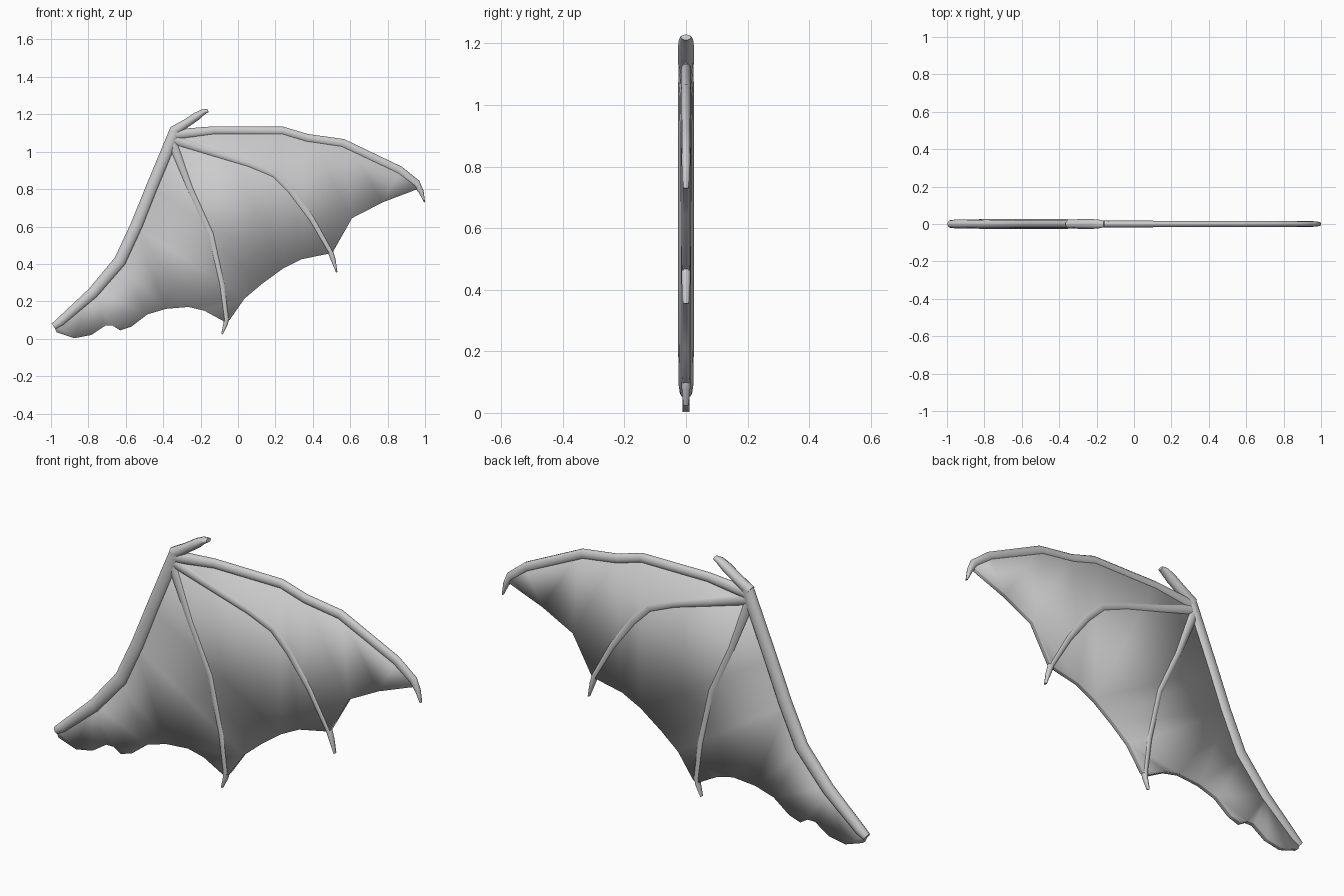
import bpy, bmesh, math
from mathutils import Vector


def finish(bm, name, angle):
    bmesh.ops.recalc_face_normals(bm, faces=bm.faces[:])
    me = bpy.data.meshes.new(name)
    bm.to_mesh(me)
    bm.free()
    ob = bpy.data.objects.new(name, me)
    bpy.context.collection.objects.link(ob)
    bpy.ops.object.select_all(action='DESELECT')
    bpy.context.view_layer.objects.active = ob
    ob.select_set(True)
    bpy.ops.object.shade_smooth_by_angle(angle=math.radians(angle))
    return ob


def bone(name, path, sides=10):
    """Tapered oval tube along (x, z, half width, half depth) points."""
    bm = bmesh.new()
    pts = [Vector((p[0], p[1])) for p in path]
    rings = []
    for i, (x, z, w, d) in enumerate(path):
        t = (pts[min(i + 1, len(pts) - 1)] - pts[max(i - 1, 0)]).normalized()
        ring = []
        for k in range(sides):
            a = 2 * math.pi * (k + 0.5) / sides
            c, s = w * math.cos(a), d * math.sin(a)
            ring.append(bm.verts.new((x - t.y * c, s, z + t.x * c)))
        rings.append(ring)
    for a, b in zip(rings, rings[1:]):
        for k in range(sides):
            j = (k + 1) % sides
            bm.faces.new((a[k], a[j], b[j], b[k]))
    bm.faces.new(rings[0])
    bm.faces.new(rings[-1])
    return finish(bm, name, 60)


# Membrane: outline with a rolled thin rim and flat centre on both sides
outline = [(-0.99, 0.08), (-0.79, 0.26), (-0.65, 0.42), (-0.56, 0.61),
           (-0.48, 0.81), (-0.36, 1.10), (-0.31, 1.11), (-0.125, 1.125),
           (0.245, 1.125), (0.375, 1.085), (0.57, 1.06), (0.88, 0.91),
           (0.965, 0.84), (0.96, 0.80), (0.775, 0.73), (0.61, 0.645),
           (0.505, 0.46), (0.485, 0.455), (0.34, 0.425), (0.24, 0.375),
           (0.13, 0.295), (0.035, 0.215), (-0.045, 0.10), (-0.07, 0.09),
           (-0.18, 0.15), (-0.265, 0.17), (-0.385, 0.16), (-0.485, 0.13),
           (-0.57, 0.065), (-0.63, 0.045), (-0.67, 0.07), (-0.71, 0.07),
           (-0.785, 0.02), (-0.875, 0.003), (-0.97, 0.035)]
bm = bmesh.new()
front = [bm.verts.new((x, -0.006, z)) for x, z in outline]
back = [bm.verts.new((x, 0.006, z)) for x, z in outline]
n = len(outline)
for i in range(n):
    j = (i + 1) % n
    bm.faces.new((front[i], front[j], back[j], back[i]))
for loop, y in ((front, -0.011), (back, 0.011)):
    face = bm.faces.new(loop)
    bmesh.ops.inset_individual(bm, faces=[face], thickness=0.03,
                               use_even_offset=False)
    for v in face.verts:
        v.co.y = y
    bmesh.ops.triangulate(bm, faces=[face])
finish(bm, "wing_membrane", 180)

# Arm and thumb
bone("arm", [(-0.985, 0.065, 0.02, 0.02), (-0.95, 0.09, 0.026, 0.024),
             (-0.775, 0.245, 0.033, 0.026), (-0.63, 0.415, 0.036, 0.026),
             (-0.54, 0.61, 0.035, 0.026), (-0.46, 0.81, 0.034, 0.026),
             (-0.36, 1.05, 0.034, 0.026), (-0.335, 1.115, 0.032, 0.024)])
bone("thumb", [(-0.35, 1.105, 0.03, 0.024), (-0.28, 1.15, 0.024, 0.026),
               (-0.22, 1.19, 0.023, 0.026), (-0.185, 1.213, 0.016, 0.023),
               (-0.16, 1.22, 0.009, 0.017)])

# Three fingers ending in claws
bone("upper_finger", [(-0.35, 1.09, 0.03, 0.023), (-0.125, 1.113, 0.024, 0.018),
                      (0.24, 1.111, 0.024, 0.017), (0.37, 1.072, 0.024, 0.017),
                      (0.56, 1.045, 0.025, 0.017), (0.865, 0.9, 0.024, 0.016),
                      (0.955, 0.83, 0.022, 0.015), (0.98, 0.785, 0.014, 0.013),
                      (0.997, 0.73, 0.003, 0.009)])
bone("middle_finger", [(-0.36, 1.07, 0.03, 0.022), (-0.15, 1.0, 0.024, 0.018),
                       (0.06, 0.935, 0.022, 0.016), (0.195, 0.88, 0.024, 0.016),
                       (0.285, 0.79, 0.024, 0.016), (0.395, 0.64, 0.02, 0.016),
                       (0.495, 0.465, 0.016, 0.015), (0.51, 0.42, 0.013, 0.014),
                       (0.528, 0.355, 0.004, 0.01)])
bone("lower_finger", [(-0.355, 1.06, 0.03, 0.022), (-0.255, 0.8, 0.02, 0.018),
                      (-0.145, 0.56, 0.02, 0.016), (-0.085, 0.29, 0.018, 0.016),
                      (-0.062, 0.11, 0.016, 0.016), (-0.066, 0.08, 0.013, 0.014),
                      (-0.085, 0.025, 0.005, 0.009)])
